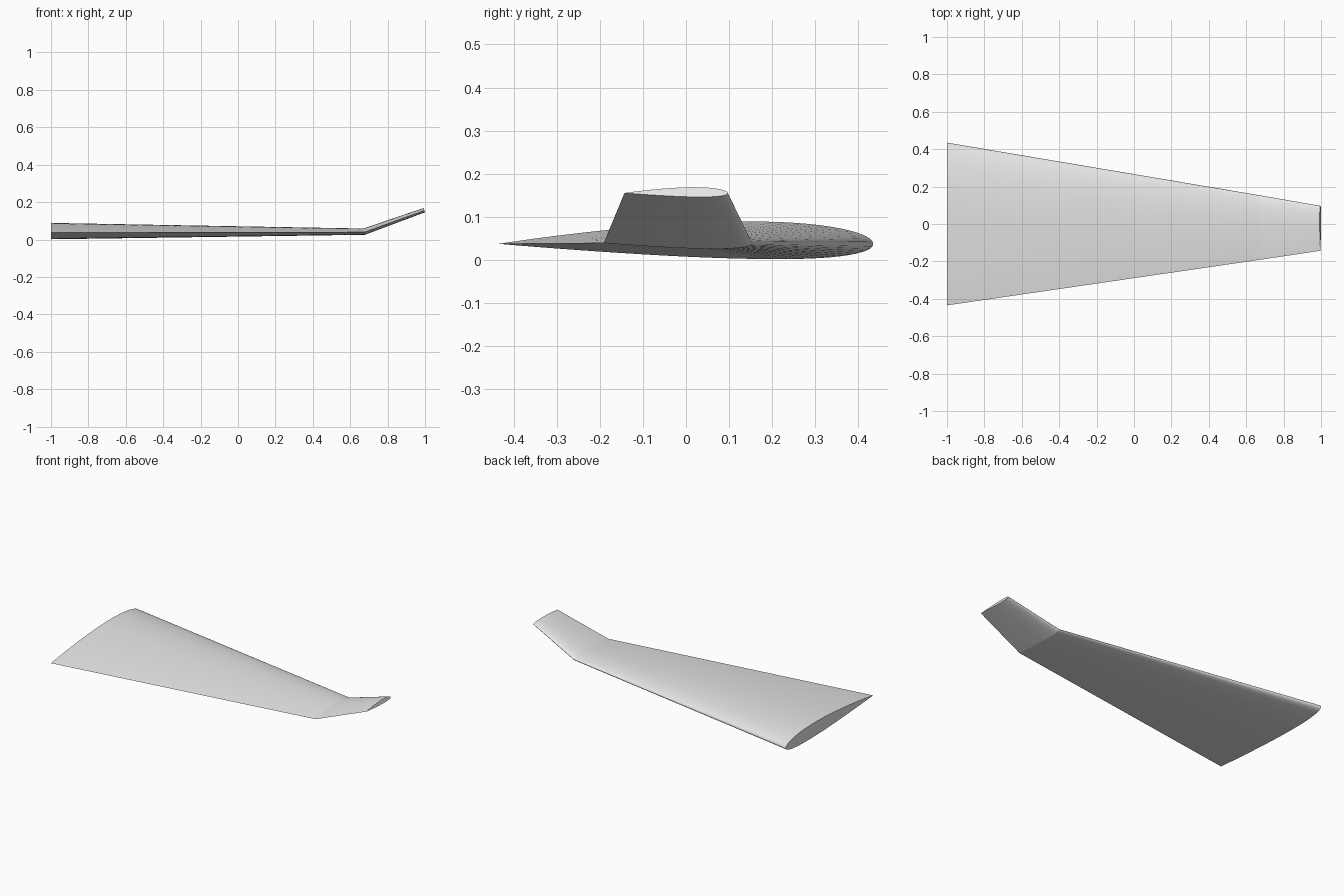
import bpy, bmesh, math
from mathutils import Vector

cube = bpy.data.objects.get("Cube")
if cube:
    bpy.data.objects.remove(cube)

STEPS = 32            # points along each side of the section
THICKNESS, CAMBER, CAMBER_POS = 0.10, 0.01, 0.4


def airfoil():
    """Closed unit section as (chord, height): nose at 0, sharp tail at 1."""
    def height(t, side):
        half = 5 * THICKNESS * (0.2969 * math.sqrt(t) - 0.126 * t - 0.3516 * t**2
                                + 0.2843 * t**3 - 0.1036 * t**4)
        p = CAMBER_POS if t < CAMBER_POS else 1 - CAMBER_POS
        camber = CAMBER * (1 - ((t - CAMBER_POS) / p) ** 2)
        return camber + side * half
    ts = [(1 - math.cos(math.pi * i / STEPS)) / 2 for i in range(STEPS + 1)]
    upper = [(t, height(t, 1)) for t in reversed(ts)]
    lower = [(t, height(t, -1)) for t in ts[1:-1]]
    return upper + lower


# Wing stations: x, z, nose y, tail y, lean of the section in degrees
stations = [
    (-1.0, 0.037, 0.435, -0.435, 0),     # root
    (0.675, 0.039, 0.153, -0.191, 14),   # bend
    (0.997, 0.155, 0.097, -0.143, 19.5), # raised tip
]

section = airfoil()
bm = bmesh.new()
rings = []
for x, z, nose, tail, lean in stations:
    chord = nose - tail
    up = Vector((-math.sin(math.radians(lean)), 0, math.cos(math.radians(lean))))
    rings.append([bm.verts.new(Vector((x, nose - t * chord, z)) + up * h * chord)
                  for t, h in section])

# Skin between stations
n = len(section)
for a, b in zip(rings, rings[1:]):
    for i in range(n):
        j = (i + 1) % n
        bm.faces.new((a[i], a[j], b[j], b[i])).smooth = True

# Flat end caps
bm.faces.new(rings[0])
bm.faces.new(rings[-1])
bmesh.ops.recalc_face_normals(bm, faces=bm.faces[:])

# Keep section outlines and the trailing edge crisp
for ring in rings:
    for i in range(n):
        bm.edges.get((ring[i], ring[(i + 1) % n])).smooth = False
for a, b in zip(rings, rings[1:]):
    bm.edges.get((a[0], b[0])).smooth = False

mesh = bpy.data.meshes.new("wing")
bm.to_mesh(mesh)
bm.free()
wing = bpy.data.objects.new("wing", mesh)
bpy.context.collection.objects.link(wing)

# Plain light grey finish
grey = bpy.data.materials.new("light_grey")
grey.use_nodes = True
colour = (0.8, 0.8, 0.8, 1)
grey.diffuse_color = colour
grey.node_tree.nodes["Principled BSDF"].inputs["Base Color"].default_value = colour
mesh.materials.append(grey)
